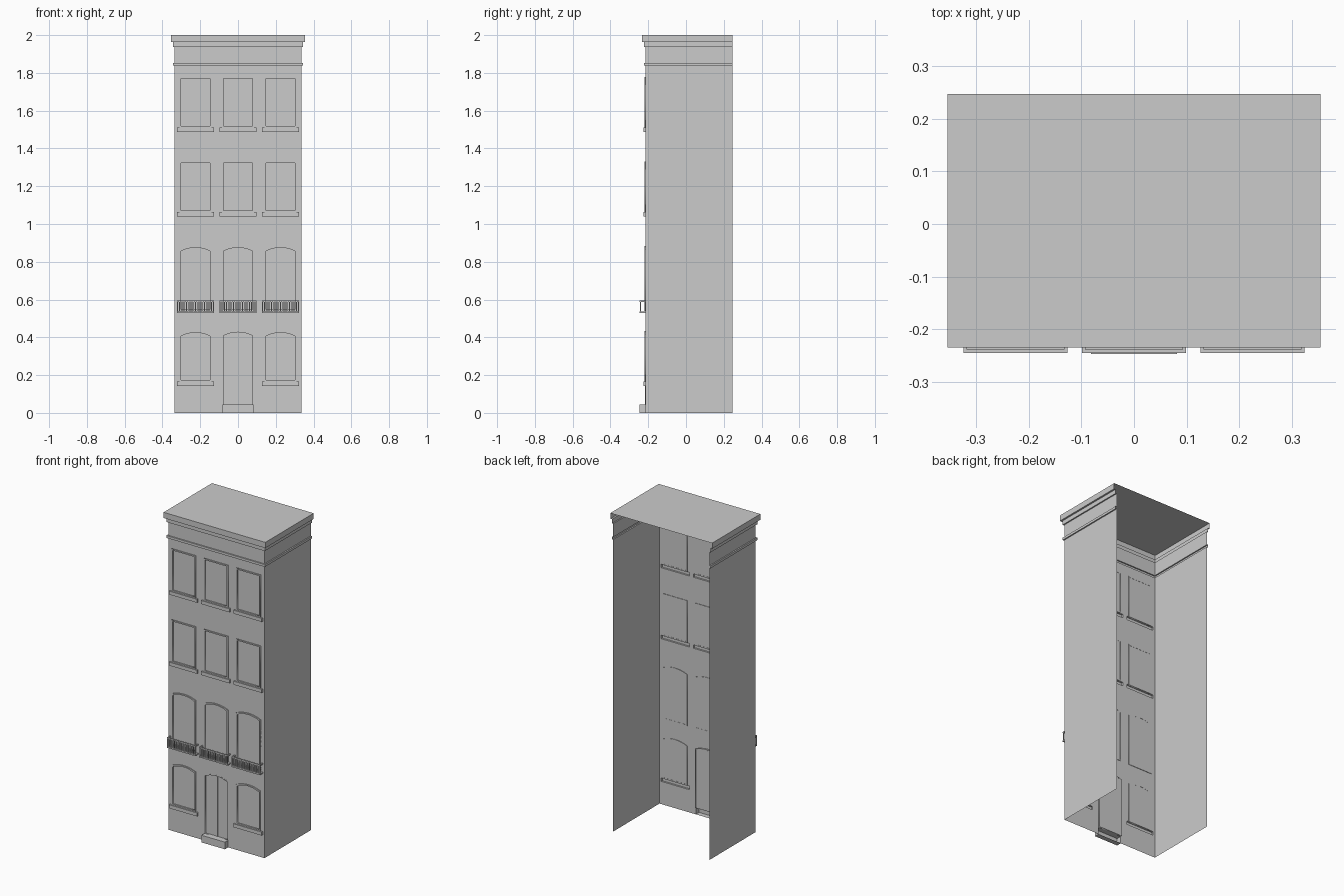
import bpy

if "Cube" in bpy.data.objects:
    bpy.data.objects.remove(bpy.data.objects["Cube"])

W, FRONT, BACK = 0.335, -0.215, 0.247      # half width, front plane, back plane
COLS = (-0.225, 0.0, 0.225)
EAVE = 1.80                                # where plain wall meets the cornice sweep


def mesh_obj(name, verts, faces):
    me = bpy.data.meshes.new(name)
    me.from_pydata(verts, [], faces)
    ob = bpy.data.objects.new(name, me)
    bpy.context.collection.objects.link(ob)
    return ob


def flat(name, loops, y, depth=0.0):
    """Filled x-z outline (further loops are holes), centred on plane y."""
    cu = bpy.data.curves.new(name, 'CURVE')
    cu.dimensions, cu.fill_mode, cu.extrude = '2D', 'BOTH', depth / 2
    for loop in loops:
        sp = cu.splines.new('POLY')
        sp.points.add(len(loop) - 1)
        for p, (x, z) in zip(sp.points, loop):
            p.co = (x, z, 0, 1)
        sp.use_cyclic_u = True
    tmp = bpy.data.objects.new(name + "_curve", cu)
    bpy.context.collection.objects.link(tmp)
    dg = bpy.context.evaluated_depsgraph_get()
    me = bpy.data.meshes.new_from_object(tmp.evaluated_get(dg))
    bpy.data.objects.remove(tmp)
    ob = bpy.data.objects.new(name, me)
    ob.rotation_euler.x = 1.5707963
    ob.location.y = y
    bpy.context.collection.objects.link(ob)
    return ob


def boxes(name, items, open_back=False):
    """One object made of boxes (x0, x1, y0, y1, z0, z1)."""
    verts, faces = [], []
    for x0, x1, y0, y1, z0, z1 in items:
        b = len(verts)
        verts += [(x, y, z) for z in (z0, z1) for y in (y0, y1) for x in (x0, x1)]
        quads = [(0, 2, 3, 1), (4, 5, 7, 6), (0, 1, 5, 4), (1, 3, 7, 5), (0, 4, 6, 2)]
        if not open_back:
            quads.append((2, 6, 7, 3))
        faces += [tuple(b + i for i in q) for q in quads]
    return mesh_obj(name, verts, faces)


def top_arc(c, hw, z1, rise):
    """Head of an opening, from right to left."""
    n = 8 if rise else 1
    ts = [1 - 2 * i / n for i in range(n + 1)]
    return [(c + hw * t, z1 - rise * t * t) for t in ts]


def opening(c, hw, z0, z1, rise):
    return [(c - hw, z0), (c + hw, z0)] + top_arc(c, hw, z1, rise)


# windows: frame, pane, sill; collect the holes for the wall
holes = []
ROWS = [  # name, bottom, top, arch rise, columns, has sill
    ("ground", 0.165, 0.433, 0.018, (COLS[0], COLS[2]), True),
    ("first", 0.54, 0.883, 0.018, COLS, False),
    ("second", 1.063, 1.33, 0.0, COLS, True),
    ("third", 1.51, 1.777, 0.0, COLS, True)]
HW, FR, SILL = 0.084, 0.008, 0.098
for row, z0, z1, rise, cols, sill in ROWS:
    for c in cols:
        outer = opening(c, HW, z0, z1, rise)
        inner = opening(c, HW - FR, z0 + FR, z1 - FR, rise)
        flat(row + "_window_frame", [outer, inner], -0.2165, 0.009)
        flat(row + "_window_pane", [inner], -0.213)
        if sill:
            s = z0 - 0.022
            boxes(row + "_sill", [(c - SILL, c + SILL, -0.226, FRONT, s, z0)], True)
            holes.append([(c - SILL, s), (c + SILL, s), (c + SILL, z0), (c + HW, z0)]
                         + top_arc(c, HW, z1, rise) + [(c - HW, z0), (c - SILL, z0)])
        else:
            holes.append(outer)

# front wall, its outline running round the doorway
DW, DZ = 0.082, 0.432
doorway = [(-DW, 0)] + top_arc(0, DW, DZ, 0.018)[::-1] + [(DW, 0)]
flat("front_wall", [[(-W, 0)] + doorway + [(W, 0), (W, EAVE), (-W, EAVE)]] + holes, FRONT)

# double door and step
door_in = opening(0, DW - 0.005, 0.045, DZ - 0.005, 0.018)
flat("door_frame", [opening(0, DW, 0.045, DZ, 0.018), door_in], -0.211, 0.010)
flat("door_leaves", [door_in], -0.207)
boxes("door_stile", [(-0.004, 0.004, -0.210, -0.206, 0.045, DZ - 0.006)])
boxes("door_step", [(-DW, DW, -0.247, FRONT, 0, 0.045)], True)

# side walls
for s, name in ((-1, "left_wall"), (1, "right_wall")):
    x = s * W
    mesh_obj(name, [(x, FRONT, 0), (x, BACK, 0), (x, BACK, EAVE), (x, FRONT, EAVE)],
             [(0, 1, 2, 3)[::s]])

# cornice: profile (outset, z) swept round three sides, plus the roof
PROFILE = [(0, EAVE), (0, 1.838), (0.008, 1.838), (0.008, 1.853), (0, 1.853), (0, 1.938),
           (0.008, 1.938), (0.008, 1.964), (0.019, 1.964), (0.019, 2.0)]
verts, faces = [], []
for o, z in PROFILE:
    verts += [(-W - o, BACK, z), (-W - o, FRONT - o, z), (W + o, FRONT - o, z), (W + o, BACK, z)]
for i in range(len(PROFILE) - 1):
    for j in range(3):
        a = 4 * i + j
        faces.append((a, a + 1, a + 5, a + 4))
mesh_obj("cornice", verts, faces)
mesh_obj("roof", verts[-4:], [(0, 1, 2, 3)])

# balconies: floor slab, rail on three sides, front balusters
BH, BY, N = 0.099, -0.245, 17
for c in COLS:
    l, r, t = c - BH, c + BH, 0.007
    items = [(l, r, BY, FRONT, 0.530, 0.538),
             (l, r, BY, BY + t, 0.587, 0.595),
             (l, l + t, BY + t, FRONT, 0.587, 0.595),
             (r - t, r, BY + t, FRONT, 0.587, 0.595)]
    for i in range(N):
        x = l + 0.003 + (r - l - 0.006) * i / (N - 1)
        items.append((x - 0.003, x + 0.003, BY + 0.001, BY + 0.006, 0.538, 0.587))
    boxes("balcony", items)
